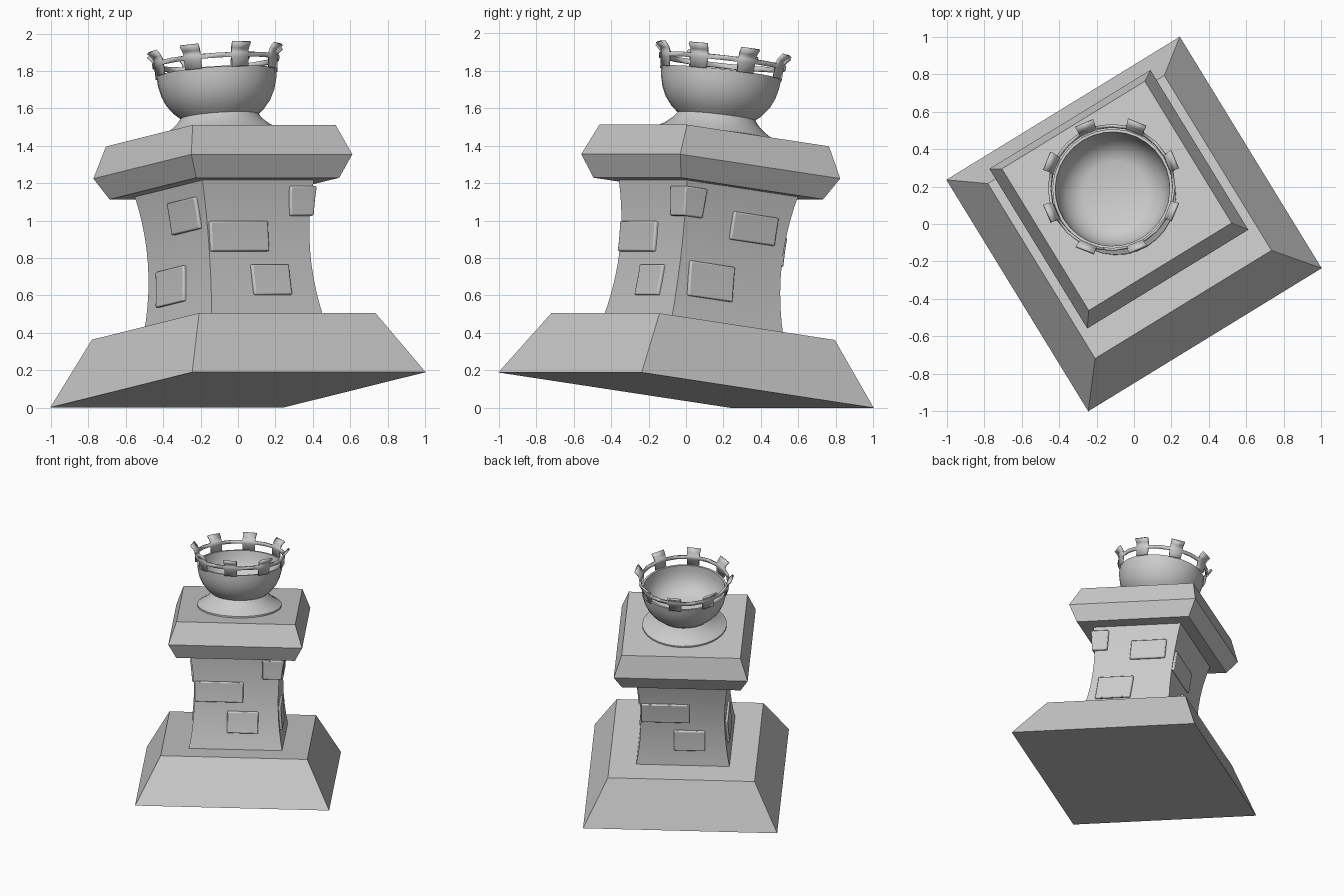
import bpy, bmesh
from math import radians, cos, sin, pi, sqrt
from mathutils import Matrix, Vector

if "Cube" in bpy.data.objects:
    bpy.data.objects.remove(bpy.data.objects["Cube"])

# The whole tower is turned about z and leans slightly
POSE = (Matrix.Translation((0, 0, 0.095)) @ Matrix.Rotation(radians(31.5), 4, 'Z')
        @ Matrix.Rotation(radians(-7.4), 4, 'X'))


def finish(name, bm, smooth=None):
    bmesh.ops.recalc_face_normals(bm, faces=bm.faces)
    mesh = bpy.data.meshes.new(name)
    bm.to_mesh(mesh)
    bm.free()
    ob = bpy.data.objects.new(name, mesh)
    bpy.context.collection.objects.link(ob)
    ob.matrix_world = POSE
    if smooth:
        bpy.ops.object.select_all(action='DESELECT')
        ob.select_set(True)
        bpy.context.view_layer.objects.active = ob
        bpy.ops.object.shade_smooth_by_angle(angle=radians(smooth))
    return ob


def lathe(name, profile, n, smooth=None):
    """Capped stack of n-sided rings; for n=4 the radius is the half width."""
    bm = bmesh.new()
    k, off = (sqrt(2), pi / 4) if n == 4 else (1, 0)
    rings = [[bm.verts.new((r * k * cos(off + 2 * pi * i / n), r * k * sin(off + 2 * pi * i / n), z))
              for i in range(n)] for r, z in profile]
    for a, b in zip(rings, rings[1:]):
        for i in range(n):
            j = (i + 1) % n
            bm.faces.new((a[i], a[j], b[j], b[i]))
    bm.faces.new(rings[0][::-1])
    bm.faces.new(rings[-1])
    return finish(name, bm, smooth)


def shaft_half(z):
    return 0.316 + 0.034 * ((z - 0.72) / 0.37) ** 2


# Plinth, curved shaft and cornice
lathe("plinth", [(0.732, 0), (0.553, 0.342)], 4)
lathe("shaft", [(shaft_half(z), z) for z in [0.335 + 0.077 * i for i in range(11)]], 4, 30)
lathe("cornice", [(0.448, 1.085), (0.505, 1.204), (0.448, 1.37)], 4)


# Raised bricks following the shaft's curve
def brick(name, turn, u0, u1, z0, z1, wrap=None):
    bm = bmesh.new()
    steps = 4
    rows = []
    for i in range(steps + 1):
        z = z0 + (z1 - z0) * i / steps
        h = shaft_half(z) + 0.018
        if wrap is None:
            plan = [(u0, -h), (u1, -h), (u1, -h + 0.06), (u0, -h + 0.06)]
        else:
            plan = [(u0, -h), (h, -h), (h, wrap), (u0, wrap)]
        rows.append([bm.verts.new((x, y, z)) for x, y in plan])
    for a, b in zip(rows, rows[1:]):
        for k in range(4):
            m = (k + 1) % 4
            bm.faces.new((a[k], a[m], b[m], b[k]))
    bm.faces.new(rows[0][::-1])
    bm.faces.new(rows[-1])
    bmesh.ops.rotate(bm, verts=bm.verts, matrix=Matrix.Rotation(radians(turn), 3, 'Z'))
    ob = finish(name, bm, 35)
    bev = ob.modifiers.new("soft_edges", 'BEVEL')
    bev.width, bev.segments = 0.008, 2


for side, turn in (("front", 0), ("back", 180)):
    brick(side + "_brick_wide", turn, -0.31, 0.053, 0.705, 0.866)
    brick(side + "_brick_low", turn, -0.066, 0.168, 0.468, 0.634)
brick("corner_brick", 0, 0.196, 0, 0.896, 1.053, wrap=-0.22)
brick("right_brick_high", 90, -0.03, 0.25, 0.808, 0.958)
brick("right_brick_low", 90, -0.26, 0.02, 0.476, 0.664)
brick("left_brick_high", -90, -0.027, 0.26, 0.836, 1.007)
brick("left_brick_low", -90, -0.22, 0.068, 0.47, 0.663)

# Round foot and hollow bowl
lathe("bowl_foot", [(0.318, 1.365), (0.318, 1.382), (0.268, 1.413), (0.23, 1.446), (0.207, 1.476)], 32, 40)
lathe("bowl", [(0.205, 1.47), (0.245, 1.505), (0.28, 1.55), (0.303, 1.60), (0.317, 1.655), (0.322, 1.707),
               (0.307, 1.707), (0.302, 1.66), (0.288, 1.61), (0.262, 1.565), (0.222, 1.528), (0.171, 1.507)],
      32, 40)

# Crown: posts, windows, thin bar and flared battlements
bm = bmesh.new()
rows = [(0.322, 1.703), (0.324, 1.755), (0.327, 1.781), (0.340, 1.808), (0.366, 1.834)]
angles = []
for i in range(8):
    mid = -8.5 + 45 * i
    angles += [mid - 8.25, mid + 8.25, mid + 22.5]
grid = [[bm.verts.new((r * cos(radians(a)), r * sin(radians(a)), z)) for a in angles] for r, z in rows]
for j in range(len(rows) - 1):
    for i in range(24):
        if i % 3 == 0 or j == 1:
            k = (i + 1) % 24
            bm.faces.new((grid[j][i], grid[j][k], grid[j + 1][k], grid[j + 1][i]))
bmesh.ops.delete(bm, geom=[v for v in bm.verts if not v.link_faces], context='VERTS')
crown = finish("crown", bm, 40)
sol = crown.modifiers.new("thickness", 'SOLIDIFY')
sol.thickness, sol.offset = 0.015, -1
